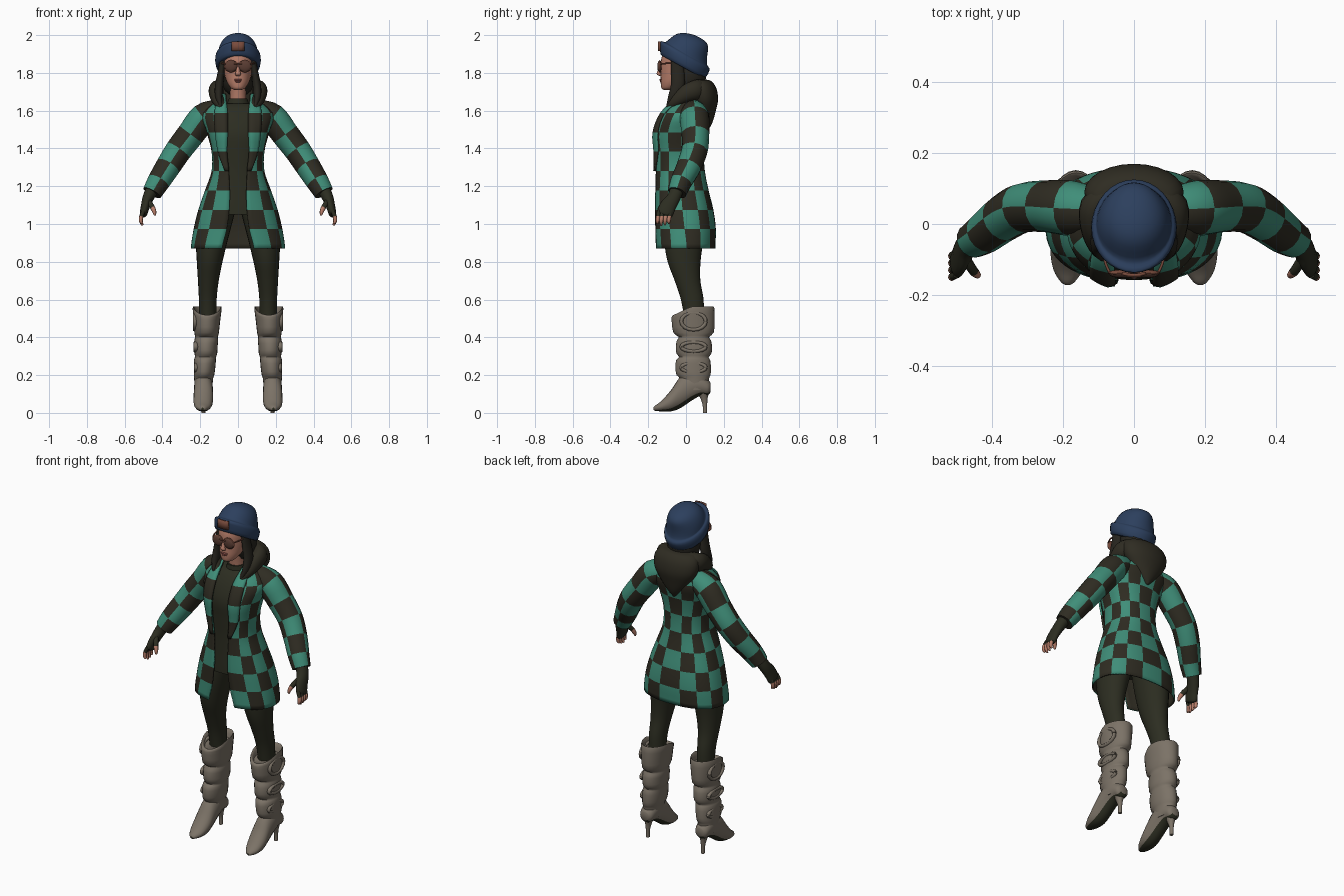
import bpy, bmesh, math
from mathutils import Vector

cube = bpy.data.objects.get("Cube")
if cube:
    bpy.data.objects.remove(cube)


def material(name, r, g, b):
    m = bpy.data.materials.new(name)
    m.use_nodes = True
    m.diffuse_color = (r, g, b, 1)
    m.node_tree.nodes["Principled BSDF"].inputs["Base Color"].default_value = (r, g, b, 1)
    return m


GREEN = material("jacket green", .05, .27, .19)
DARK = material("charcoal", .028, .025, .016)
OLIVE = material("olive cloth", .025, .026, .015)
NAVY = material("navy knit", .025, .05, .11)
LEATHER = material("brown leather", .19, .07, .045)
BOOT = material("taupe boot", .2, .17, .135)
SKIN = material("skin", .48, .21, .145)
LENS = material("tinted lens", .1, .045, .032)
LIPS = material("lips", .3, .09, .075)
HAIR = material("dark hair", .02, .018, .013)


def catmull(rows, n):
    """Smoothly subdivide a list of tuples, n steps per span."""
    out = []
    for i in range(len(rows) - 1):
        p = [rows[max(0, min(len(rows) - 1, i + d))] for d in (-1, 0, 1, 2)]
        for s in range(n):
            t = s / n
            out.append(tuple(
                .5 * (2 * b + (c - a) * t + (2 * a - 5 * b + 4 * c - d) * t * t
                      + (3 * b - a - 3 * c + d) * t ** 3) for a, b, c, d in zip(*p)))
    return out + [tuple(rows[-1])]


def grid(name, rings, mats, rule=None, closed=True, mirror=False, solid=0):
    """Skin a list of point rings; rule(ring, side) picks the material slot."""
    bm = bmesh.new()
    vs = [[bm.verts.new(p) for p in ring] for ring in rings]
    n = len(vs[0])
    for i in range(len(vs) - 1):
        for j in range(n if closed else n - 1):
            k = (j + 1) % n
            f = bm.faces.new((vs[i][j], vs[i][k], vs[i + 1][k], vs[i + 1][j]))
            f.material_index = rule(i, j) if rule else 0
    if closed:
        bm.faces.new(vs[0][::-1]).material_index = rule(0, 0) if rule else 0
        bm.faces.new(vs[-1]).material_index = len(mats) - 1
    me = bpy.data.meshes.new(name)
    bm.to_mesh(me)
    bm.free()
    for m in mats:
        me.materials.append(m)
    me.shade_smooth()
    me.set_sharp_from_angle(angle=1.0)
    ob = bpy.data.objects.new(name, me)
    bpy.context.collection.objects.link(ob)
    if solid:
        mod = ob.modifiers.new("thickness", 'SOLIDIFY')
        mod.thickness, mod.material_offset = solid, 1
    if mirror:
        ob.modifiers.new("mirror", 'MIRROR')
    return ob


def sweep(name, pts, mats, n=4, sides=16, ref=(1, 0, 0), axis=None, rule=None,
          mirror=False, edit=None):
    """Elliptical tube: pts are (x, y, z, radius along ref, other radius)."""
    pts = catmull(pts, n)
    c = [Vector(p[:3]) for p in pts]
    rings = []
    for i, p in enumerate(pts):
        t = Vector(axis) if axis else c[min(i + 1, len(c) - 1)] - c[max(i - 1, 0)]
        t.normalize()
        u = Vector(ref)
        u = (u - t * u.dot(t)).normalized()
        v = t.cross(u)
        ring = []
        for j in range(sides):
            a = math.tau * j / sides
            q = c[i] + u * (p[3] * math.cos(a)) + v * (p[4] * math.sin(a))
            ring.append(edit(q) if edit else q)
        rings.append(ring)
    return grid(name, rings, mats, rule, mirror=mirror)


def ball(name, loc, size, mat, mirror=False):
    """Ellipsoid as a swept stack of rings along z."""
    pts = []
    for i in range(9):
        a = math.pi * (i / 8 - .5)
        r = max(math.cos(a), .02)
        pts.append((loc[0], loc[1], loc[2] + size[2] * math.sin(a), size[0] * r, size[1] * r))
    return sweep(name, pts, [mat], n=1, axis=(0, 0, 1), mirror=mirror)


UP = (0, 0, 1)

# Jacket: rows of half width, front y, back y, half opening; one checker row per span
HEM, STEP, COLS, FINE = .87, .1025, 13, 4
TORSO = [(.25, -.165, .155, .085), (.235, -.165, .158, .06), (.21, -.167, .145, .047),
         (.175, -.165, .12, .045), (.14, -.165, .1, .05), (.14, -.17, .095, .06),
         (.165, -.172, .108, .058), (.185, -.13, .13, .06), (.075, -.05, .1, .065)]
rows = catmull(TORSO, FINE)
POW = .85


def torso_point(i, a, grow=0):
    rx, yf, yb, _ = rows[i]
    bend = lambda v: math.copysign(abs(v) ** POW, v)
    return Vector(((rx + grow) * bend(math.sin(a)),
                   (yf + yb) / 2 - ((yb - yf) / 2 + grow) * bend(math.cos(a)),
                   HEM + STEP * i / FINE))


def edge_angle(i):
    return math.asin(min(1, rows[i][3] / rows[i][0]) ** (1 / POW))


def checker(i, j):
    return (i // FINE + j // FINE) % 2


N = COLS * FINE
coat = []
for i in range(len(rows)):
    a0 = edge_angle(i)
    coat.append([torso_point(i, a0 + (math.tau - 2 * a0) * j / N) for j in range(N + 1)])
grid("jacket_body", coat, [GREEN, DARK], checker, closed=False, solid=.008)

# Lapels folded back from the jacket opening
lapel = []
start = 4 * FINE
for i in range(start, len(rows)):
    t = (i - start) / (len(rows) - 1 - start)
    width = .02 + .055 * math.sin(math.pi * min(1, t * 1.15) * .7)
    da = width / rows[i][0]
    lapel.append([torso_point(i, edge_angle(i) - .04 + da * j / 4, .006 + .008 * (j > 0))
                  for j in range(5)])
grid("lapel", lapel, [GREEN, DARK], lambda i, j: (i // FINE + 1) % 2, closed=False,
     mirror=True, solid=.01)

# Shirt inside the jacket
shirt = [[torso_point(i, math.tau * j / 32, -.016) for j in range(32)]
         for i in range(7, len(rows) - 2)]
grid("shirt", shirt, [OLIVE])
sweep("shirt_collar", [(0, 0, 1.56, .09, .07), (0, -.01, 1.62, .065, .06),
                       (0, -.015, 1.665, .048, .05)], [OLIVE], axis=UP)

# Sleeves
sweep("sleeve", [(.10, .04, 1.6, .06, .06), (.18, .045, 1.565, .078, .075),
                 (.25, .05, 1.475, .073, .073), (.315, .045, 1.39, .07, .07),
                 (.37, .015, 1.305, .066, .066), (.42, -.025, 1.225, .058, .06),
                 (.455, -.047, 1.165, .05, .052)],
      [GREEN, DARK], ref=(0, 1, 0), rule=checker, mirror=True)

# Hood hanging on the back, and its roll around the neck
sweep("hood_bag", [(0, .1, 1.5, .01, .02), (0, .105, 1.54, .05, .036), (0, .1, 1.6, .1, .058),
                   (0, .095, 1.66, .135, .075), (0, .085, 1.72, .138, .075),
                   (0, .075, 1.757, .11, .058), (0, .07, 1.765, .06, .03)],
      [DARK], sides=24, axis=UP)
sweep("hood_roll", [(.07, -.095, 1.6, .012, .02), (.1, -.06, 1.645, .03, .03),
                    (.118, 0, 1.69, .045, .035), (.1, .06, 1.71, .055, .045),
                    (0, .1, 1.71, .05, .045)], [DARK], ref=UP, mirror=True)

# Hands: fingerless gloves with bare fingertips
sweep("glove", [(.45, -.045, 1.19, .036, .034), (.475, -.065, 1.14, .036, .03),
                (.49, -.095, 1.095, .043, .024), (.5, -.112, 1.055, .042, .02),
                (.502, -.116, 1.045, .03, .012)], [OLIVE], ref=(0, 1, 0), mirror=True)
for k, drop in enumerate((.012, .003, 0, .01)):
    y = -.083 - .02 * k
    sweep("finger_%d" % (k + 1), [(.5, y, 1.07, .011, .011), (.512, y - .005, 1.04, .011, .011),
                                  (.514, y - .008, 1.015, .01, .01),
                                  (.505, y - .008, .992 + drop, .005, .005)],
          [OLIVE, SKIN], sides=8, rule=lambda i, j: int(i > 3), mirror=True)
sweep("thumb", [(.475, -.1, 1.12, .016, .016), (.455, -.13, 1.092, .014, .014),
                (.443, -.143, 1.065, .011, .011), (.44, -.147, 1.045, .005, .005)],
      [OLIVE, SKIN], sides=8, rule=lambda i, j: int(i > 4), mirror=True)

# Legs
sweep("leg", [(.16, .045, .48, .045, .05), (.16, .033, .6, .047, .06),
              (.157, .008, .7, .055, .068), (.15, -.01, .8, .068, .087),
              (.14, -.012, .9, .082, .102), (.122, -.005, 1.0, .09, .11),
              (.095, 0, 1.1, .088, .105)], [OLIVE], sides=24, axis=UP, mirror=True)


# Boots: slouched shaft, pointed foot with dark sole, thin heel
def rim_dip(q):
    if q.z > .5:
        q.z -= max(0, .03 - q.y) * .45 * (q.z - .5) / .06
    return q


sweep("boot_shaft", [(.183, .045, .12, .046, .075), (.182, .045, .18, .05, .076),
                     (.18, .04, .2, .054, .09), (.177, .038, .24, .057, .094),
                     (.175, .038, .28, .058, .09), (.172, .042, .295, .056, .078),
                     (.17, .042, .315, .06, .093), (.17, .042, .35, .062, .096),
                     (.168, .042, .385, .063, .09), (.167, .042, .402, .06, .08),
                     (.166, .04, .425, .065, .107), (.165, .038, .49, .071, .114),
                     (.163, .038, .555, .077, .112), (.163, .038, .56, .07, .1),
                     (.163, .038, .52, .06, .085)],
      [BOOT], n=2, sides=24, axis=UP, mirror=True, edit=rim_dip)
for z, h in ((.485, .045), (.35, .024), (.24, .024)):
    path = [(.222 + (z - .3) * .03, .04 + .065 * math.cos(a), z + h * math.sin(a), .012, .01)
            for a in (math.tau * s / 16 for s in range(17))]
    sweep("boot_fold", path, [BOOT], n=1, sides=8, mirror=True)
sweep("boot_foot", [(.183, .13, .135, .025, .025), (.183, .115, .135, .04, .042),
                    (.183, .075, .15, .047, .06), (.183, .03, .145, .049, .08),
                    (.183, -.03, .108, .051, .083), (.184, -.08, .064, .052, .056),
                    (.186, -.13, .036, .041, .028), (.187, -.163, .025, .02, .014),
                    (.187, -.172, .022, .006, .006)],
      [BOOT, OLIVE], axis=(0, -1, 0), rule=lambda i, j: int(10 <= j < 14), mirror=True)
sweep("boot_heel", [(.183, .09, .12, .032, .035), (.183, .095, .08, .018, .02),
                    (.183, .1, .04, .011, .012), (.183, .1, 0, .01, .011)],
      [BOOT], sides=12, axis=(0, 0, -1), mirror=True)

# Head and neck
sweep("neck", [(0, 0, 1.6, .05, .05), (0, -.01, 1.68, .043, .047),
               (0, -.015, 1.77, .048, .055)], [SKIN], axis=UP)
sweep("head", [(0, -.1, 1.71, .018, .018), (0, -.088, 1.72, .038, .042),
               (0, -.066, 1.75, .058, .068), (0, -.038, 1.79, .072, .096),
               (0, -.028, 1.83, .078, .107), (0, -.025, 1.88, .082, .105),
               (0, -.02, 1.93, .07, .09)], [SKIN], sides=24, axis=UP)
sweep("nose", [(0, -.13, 1.845, .008, .006), (0, -.14, 1.815, .01, .009),
               (0, -.143, 1.793, .015, .012), (0, -.134, 1.783, .01, .005)],
      [SKIN], axis=UP)
ball("upper_lip", (0, -.132, 1.764, ), (.022, .009, .005), LIPS)
ball("lower_lip", (0, -.13, 1.755), (.018, .009, .006), LIPS)

# Hair: mass behind the face and a lock over each shoulder
ball("hair_back", (0, .02, 1.79), (.096, .088, .12), HAIR)
sweep("hair_lock", [(.078, -.05, 1.89, .014, .03), (.088, -.045, 1.81, .018, .035),
                    (.1, -.045, 1.73, .022, .036), (.102, -.07, 1.67, .018, .026),
                    (.09, -.098, 1.62, .006, .008)], [HAIR], mirror=True)

# Sunglasses
ball("glasses_rim", (.037, -.138, 1.835), (.037, .009, .033), LEATHER, True)
ball("glasses_lens", (.037, -.142, 1.835), (.033, .01, .029), LENS, True)
sweep("glasses_arm", [(.07, -.135, 1.848, .004, .004), (.083, -.1, 1.85, .004, .004),
                      (.09, -.03, 1.85, .004, .004)], [LEATHER], sides=8, ref=UP, mirror=True)
sweep("glasses_bridge", [(-.02, -.147, 1.848, .004, .004), (.02, -.147, 1.848, .004, .004)],
      [LEATHER], sides=8, ref=UP)

# Knit hat leaning back, with a turned-up cuff: rows of height, shift, half width, half depth
tilt = math.radians(29)
lean = Vector((0, math.sin(tilt), math.cos(tilt)))
back = Vector((0, math.cos(tilt), -math.sin(tilt)))
hat = []
for h, shift, rx, ry in [(-.004, 0, .1, .12), (0, 0, .114, .134), (.03, -.008, .121, .145),
                         (.056, -.017, .117, .15), (.064, -.018, .108, .138),
                         (.07, -.015, .106, .125), (.1, -.018, .1, .11), (.135, -.016, .084, .094),
                         (.16, -.005, .06, .07), (.174, .005, .03, .035), (.177, .005, .004, .004)]:
    c = Vector((0, -.018, 1.835)) + lean * h + back * shift
    hat.append((*c, rx, ry))
sweep("knit_hat", hat, [NAVY], n=2, sides=32, axis=lean)

# Leather patch bent around the cuff
patch = [[Vector((x, -.149 + 4.5 * x * x, z)) for x in (-.035, -.018, 0, .018, .035)]
         for z in (1.915, 1.94, 1.966)]
grid("hat_patch", patch, [LEATHER], closed=False, solid=.009)
